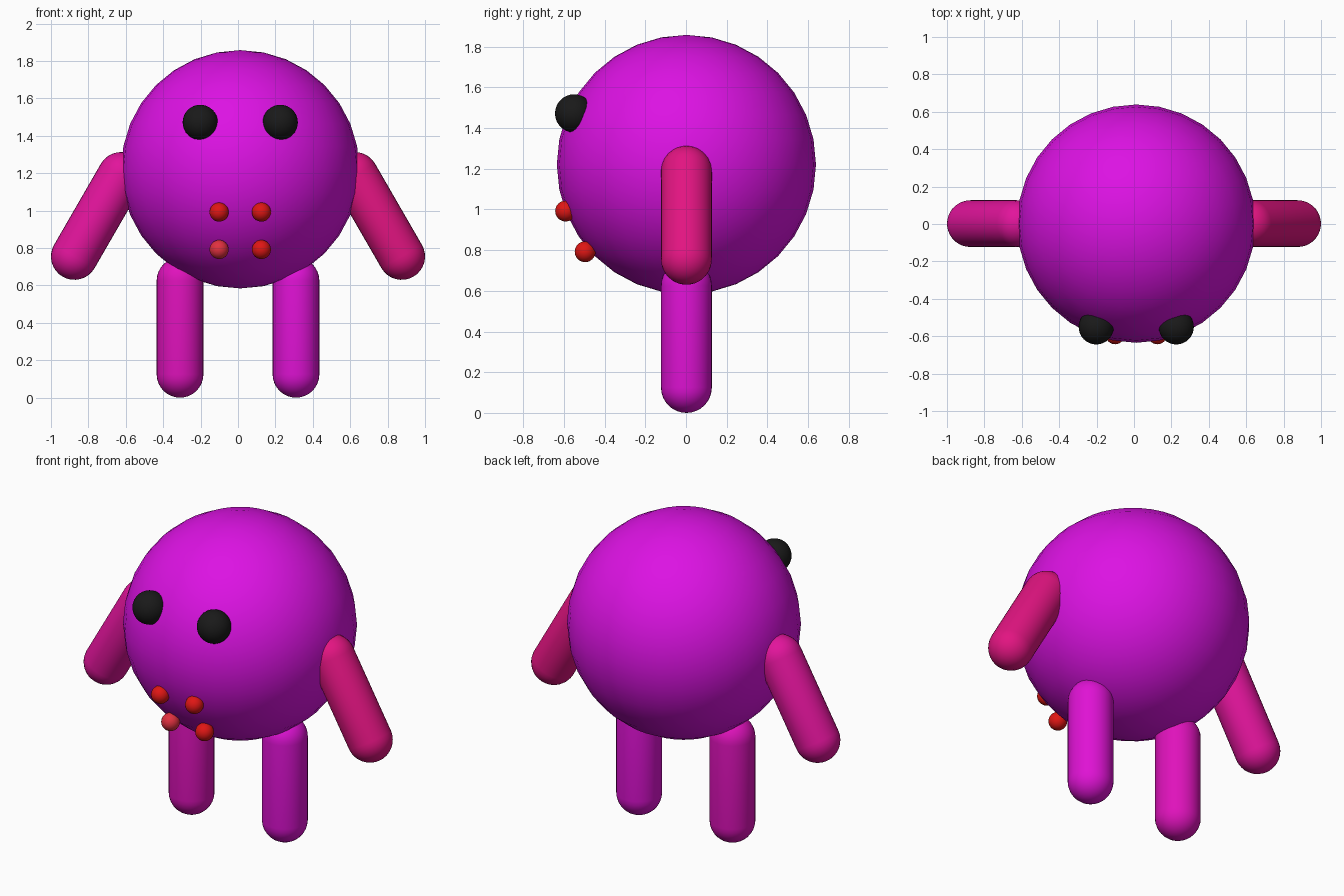
import bpy, bmesh, math
from mathutils import Vector, Matrix

if "Cube" in bpy.data.objects:
    bpy.data.objects.remove(bpy.data.objects["Cube"])

CX = 0.012  # body and face sit slightly off centre


def finish(name, bm, colour):
    bmesh.ops.recalc_face_normals(bm, faces=bm.faces[:])
    for f in bm.faces:
        f.smooth = True
    mesh = bpy.data.meshes.new(name)
    bm.to_mesh(mesh)
    bm.free()
    mat = bpy.data.materials.new(name + "_colour")
    mat.diffuse_color = (*colour, 1)
    mat.use_nodes = True
    mat.node_tree.nodes["Principled BSDF"].inputs["Base Color"].default_value = mat.diffuse_color
    mesh.materials.append(mat)
    ob = bpy.data.objects.new(name, mesh)
    bpy.context.collection.objects.link(ob)
    return ob


def ball(name, centre, radius, colour):
    bm = bmesh.new()
    bmesh.ops.create_uvsphere(bm, u_segments=32, v_segments=16, radius=radius)
    ob = finish(name, bm, colour)
    ob.location = centre
    return ob


def capsule(name, low, high, radius, colour):
    # lathe a half-outline with rounded ends, then aim it from low to high
    low, high = Vector(low), Vector(high)
    length = (high - low).length
    pts = []
    for i in range(18):
        a = -math.pi / 2 + math.pi / 16 * (i if i < 9 else i - 1)
        pts.append((radius * math.cos(a), 0, radius * math.sin(a) + (length if i >= 9 else 0)))
    bm = bmesh.new()
    vs = [bm.verts.new(p) for p in pts]
    edges = [bm.edges.new(pair) for pair in zip(vs, vs[1:])]
    bmesh.ops.spin(bm, geom=vs + edges, cent=(0, 0, 0), axis=(0, 0, 1),
                   angle=math.tau, steps=32, use_duplicate=False)
    bmesh.ops.remove_doubles(bm, verts=bm.verts[:], dist=1e-4)
    turn = Vector((0, 0, 1)).rotation_difference(high - low).to_matrix().to_4x4()
    bm.transform(Matrix.Translation(low) @ turn)
    return finish(name, bm, colour)


# round body
ball("body", (CX, 0.002, 1.221), 0.637, (0.72, 0.006, 0.77))

# arms and legs, each with its own tint
for side, s, arm_blue, leg_blue in (("left", -1, 0.33, 0.50), ("right", 1, 0.22, 0.66)):
    capsule(side + "_arm", (s * 0.875, 0.002, 0.755), (s * 0.625, 0.002, 1.188), 0.125,
            (0.76, 0.007, arm_blue))
    capsule(side + "_leg", (s * 0.31, 0.002, 0.125), (s * 0.31, 0.002, 0.625), 0.125,
            (0.74, 0.006, leg_blue))
    # eyes
    ball(side + "_eye", (CX + s * 0.214, -0.55, 1.472), 0.094, (0.01, 0.01, 0.01))
    # mouth dots
    for row, y, z in (("upper", -0.592, 0.992), ("lower", -0.496, 0.792)):
        pale = side == "left" and row == "lower"
        ball(f"{side}_{row}_mouth_dot", (CX + s * 0.113, y, z), 0.051,
             (0.75, 0.03, 0.05) if pale else (0.74, 0.008, 0.007))
